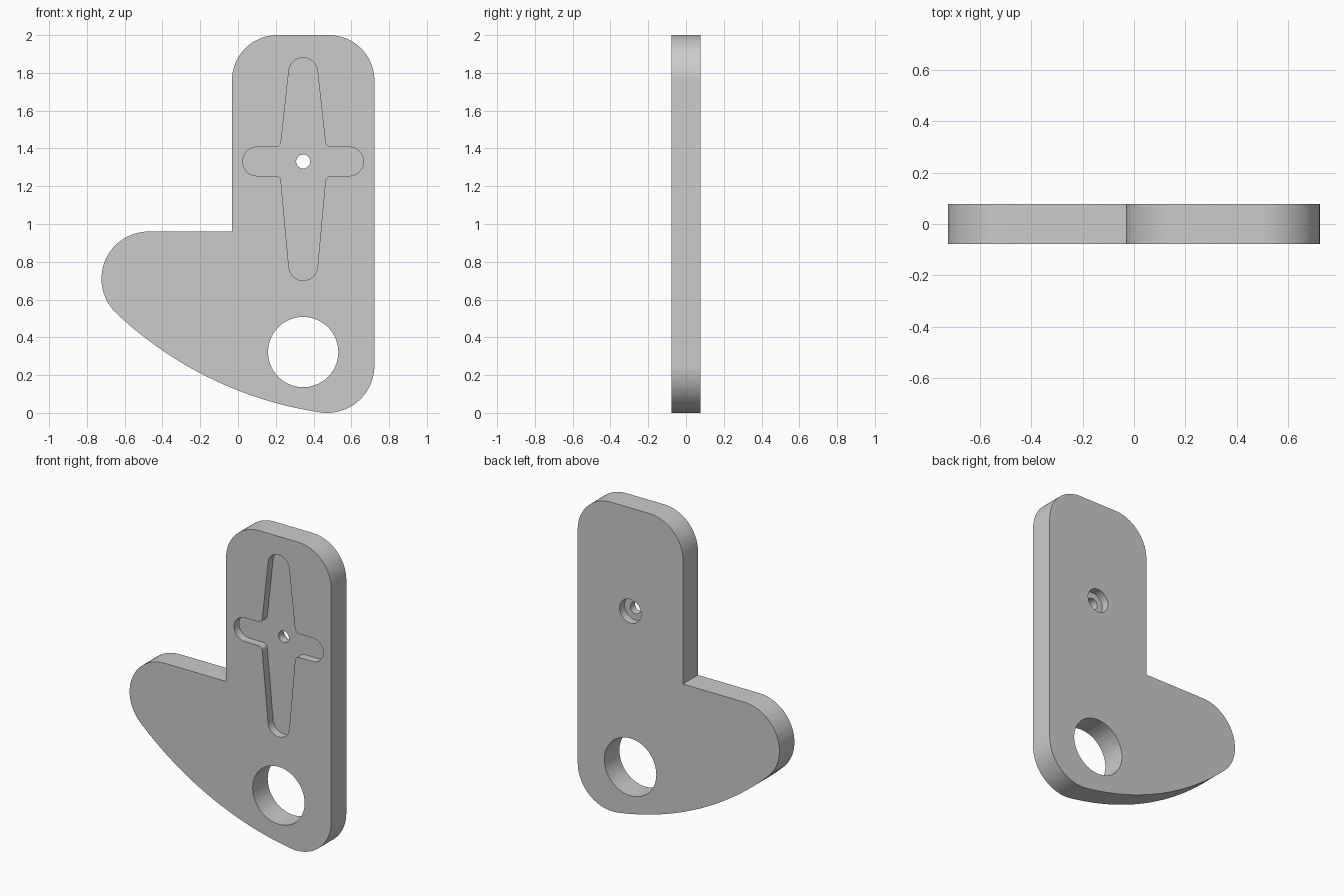
import bpy, bmesh, math
from mathutils import Vector

if "Cube" in bpy.data.objects:
    bpy.data.objects.remove(bpy.data.objects["Cube"], do_unlink=True)

HALF = 0.077      # half of the plate thickness
POCKET = 0.052    # depth of the front pocket and the rear counterbore
CX = 0.345        # shared centre line of the holes and the pocket

grey = bpy.data.materials.new("plain grey")
grey.use_nodes = True
grey.diffuse_color = (0.6, 0.6, 0.6, 1)
grey.node_tree.nodes["Principled BSDF"].inputs["Base Color"].default_value = (0.6, 0.6, 0.6, 1)


def arc(centre, radius, start, end, steps=24):
    """Points along an arc, angles in radians."""
    return [Vector((centre[0] + radius * math.cos(a), centre[1] + radius * math.sin(a)))
            for a in (start + (end - start) * i / steps for i in range(steps + 1))]


def fillet(before, corner, after, radius, steps=8):
    """Tangent arc replacing a corner between two straight edges."""
    p, q, r = Vector(before), Vector(corner), Vector(after)
    u, v = (p - q).normalized(), (r - q).normalized()
    half = u.angle(v) / 2
    centre = q + (u + v).normalized() * (radius / math.sin(half))
    first = q + u * (radius / math.tan(half)) - centre
    last = q + v * (radius / math.tan(half)) - centre
    a = math.atan2(first.y, first.x)
    sweep = math.remainder(math.atan2(last.y, last.x) - a, math.tau)
    return arc(centre, radius, a, a + sweep, steps)


def extrude_profile(name, points, y0, y1):
    """Solid made by extruding an (x, z) outline from y0 to y1."""
    bm = bmesh.new()
    face = bm.faces.new([bm.verts.new((p[0], y0, p[1])) for p in points])
    side = bmesh.ops.extrude_face_region(bm, geom=[face])["geom"]
    bmesh.ops.translate(bm, vec=(0, y1 - y0, 0),
                        verts=[g for g in side if isinstance(g, bmesh.types.BMVert)])
    bmesh.ops.recalc_face_normals(bm, faces=bm.faces)
    mesh = bpy.data.meshes.new(name)
    bm.to_mesh(mesh)
    bm.free()
    mesh.materials.append(grey)
    obj = bpy.data.objects.new(name, mesh)
    bpy.context.collection.objects.link(obj)
    return obj


def cylinder_y(name, z, radius, y0, y1, steps=64):
    return extrude_profile(name, arc((CX, z), radius, 0, math.tau, steps)[:-1], y0, y1)


# Plate outline: the long lower arc is tangent to the foot and toe rounds
foot, toe, round_r, sweep_r = Vector((0.472, 0.25)), Vector((-0.473, 0.71)), 0.25, 2.0
along = toe - foot
normal = Vector((along.y, -along.x)).normalized()
rise = math.sqrt((sweep_r - round_r) ** 2 - (along.length / 2) ** 2)
sweep_c = (foot + toe) / 2 + normal * rise
a_toe, a_foot = [math.atan2(c.y - sweep_c.y, c.x - sweep_c.x) for c in (toe, foot)]

outline = arc(sweep_c, sweep_r, a_toe, a_foot, 40)
outline += arc(foot, round_r, a_foot, 0)[1:]
outline += arc((0.482, 1.76), 0.24, 0, math.pi / 2)
outline += arc((0.208, 1.76), 0.24, math.pi / 2, math.pi)
outline += [Vector((-0.032, 0.96))]
outline += arc(toe, round_r, math.pi / 2, a_toe + math.tau)[:-1]
plate = extrude_profile("bracket_plate", outline, -HALF, HALF)

# Cross-shaped pocket: tapering upright arms, straight side arms
mid_z, arm, reach, root = 1.331, 0.076, 0.32, 0.12


def pocket_quarter(tip_z, sx):
    """Inner corner where an upright arm meets a side arm."""
    sz = 1 if tip_z > mid_z else -1
    z = mid_z + sz * arm
    return fillet((CX + sx * reach, z), (CX + sx * root, z),
                  (CX + sx * arm, tip_z), 0.03)


top_z, low_z, tilt = 1.804, 0.777, 0.1
cross = arc((CX + reach - arm, mid_z), arm, -math.pi / 2, math.pi / 2)
cross += pocket_quarter(top_z, 1)
cross += arc((CX, top_z), arm, tilt, math.pi - tilt)
cross += pocket_quarter(top_z, -1)[::-1]
cross += arc((CX - reach + arm, mid_z), arm, math.pi / 2, 1.5 * math.pi)
cross += pocket_quarter(low_z, -1)
cross += arc((CX, low_z), arm, math.pi + tilt, math.tau - tilt)
cross += pocket_quarter(low_z, 1)[::-1]

# Cutters: pocket, pin hole, rear counterbore and pivot hole
cutters = [
    extrude_profile("pocket_cutter", cross, -0.2, -HALF + POCKET),
    cylinder_y("pin_hole_cutter", mid_z, 0.037, -0.3, 0.3, 40),
    cylinder_y("counterbore_cutter", mid_z, 0.077, HALF - POCKET, 0.2),
    cylinder_y("pivot_hole_cutter", 0.322, 0.186, -0.3, 0.3, 80),
]
bpy.ops.object.select_all(action="DESELECT")
bpy.context.view_layer.objects.active = plate
plate.select_set(True)
for cutter in cutters:
    cutter.hide_render = True
    cut = plate.modifiers.new(cutter.name, "BOOLEAN")
    cut.operation = "DIFFERENCE"
    cut.solver = "EXACT"
    cut.object = cutter
    bpy.ops.object.modifier_apply(modifier=cut.name)
    bpy.data.objects.remove(cutter, do_unlink=True)

bpy.ops.object.shade_smooth_by_angle(angle=math.radians(30))
